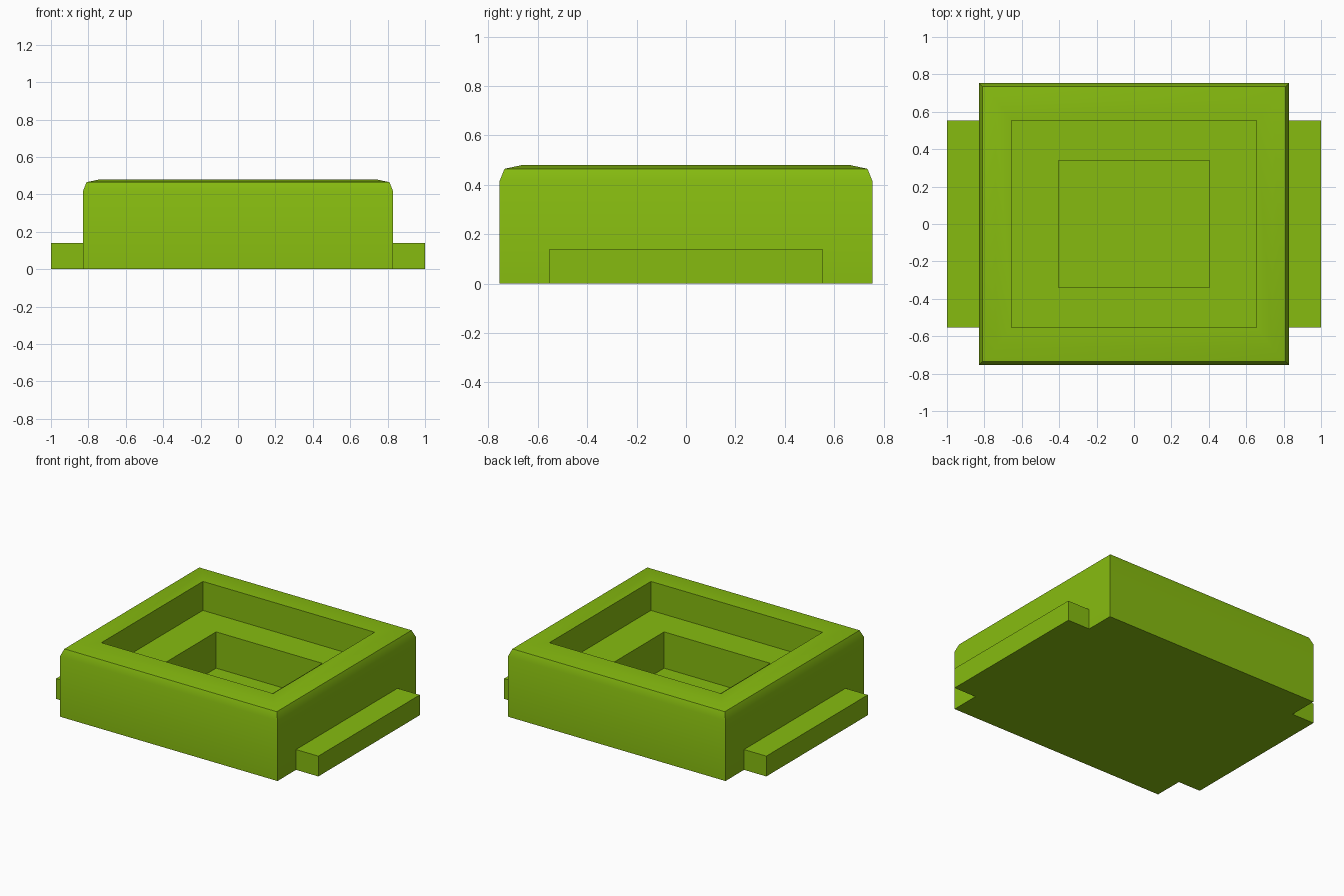
import bpy, bmesh, math

if "Cube" in bpy.data.objects:
    bpy.data.objects.remove(bpy.data.objects["Cube"])

mat = bpy.data.materials.new("green")
mat.diffuse_color = (0.24, 0.50, 0.005, 1)
mat.use_nodes = True
mat.node_tree.nodes["Principled BSDF"].inputs["Base Color"].default_value = mat.diffuse_color


def make_object(name, bm):
    bmesh.ops.recalc_face_normals(bm, faces=bm.faces)
    mesh = bpy.data.meshes.new(name)
    bm.to_mesh(mesh)
    bm.free()
    mesh.materials.append(mat)
    obj = bpy.data.objects.new(name, mesh)
    bpy.context.collection.objects.link(obj)
    return obj


def rectangle_stack(name, levels):
    """Skin a sequence of (half x, half y, z) rectangles, capped at both ends."""
    bm = bmesh.new()
    rings = [[bm.verts.new((sx * hx, sy * hy, z))
              for sx, sy in ((-1, -1), (1, -1), (1, 1), (-1, 1))]
             for hx, hy, z in levels]
    for a, b in zip(rings, rings[1:]):
        for i in range(4):
            j = (i + 1) % 4
            bm.faces.new((a[i], a[j], b[j], b[i]))
    bm.faces.new(rings[0])
    bm.faces.new(rings[-1])
    return make_object(name, bm)


# Body: outer wall, chamfered rim, then two stepped square recesses
body = rectangle_stack("body", [
    (0.83, 0.755, 0.0),
    (0.83, 0.755, 0.415),
    (0.81, 0.735, 0.465),
    (0.74, 0.665, 0.48),
    (0.655, 0.553, 0.48),
    (0.655, 0.553, 0.28),
    (0.405, 0.34, 0.28),
    (0.405, 0.34, 0.03),
])
bpy.context.view_layer.objects.active = body
body.select_set(True)
bpy.ops.object.shade_smooth_by_angle(angle=math.radians(30))

# Side tabs
for side, name in ((-1, "left_tab"), (1, "right_tab")):
    tab = rectangle_stack(name, [(0.085, 0.553, 0.0), (0.085, 0.553, 0.14)])
    tab.location.x = side * 0.915
